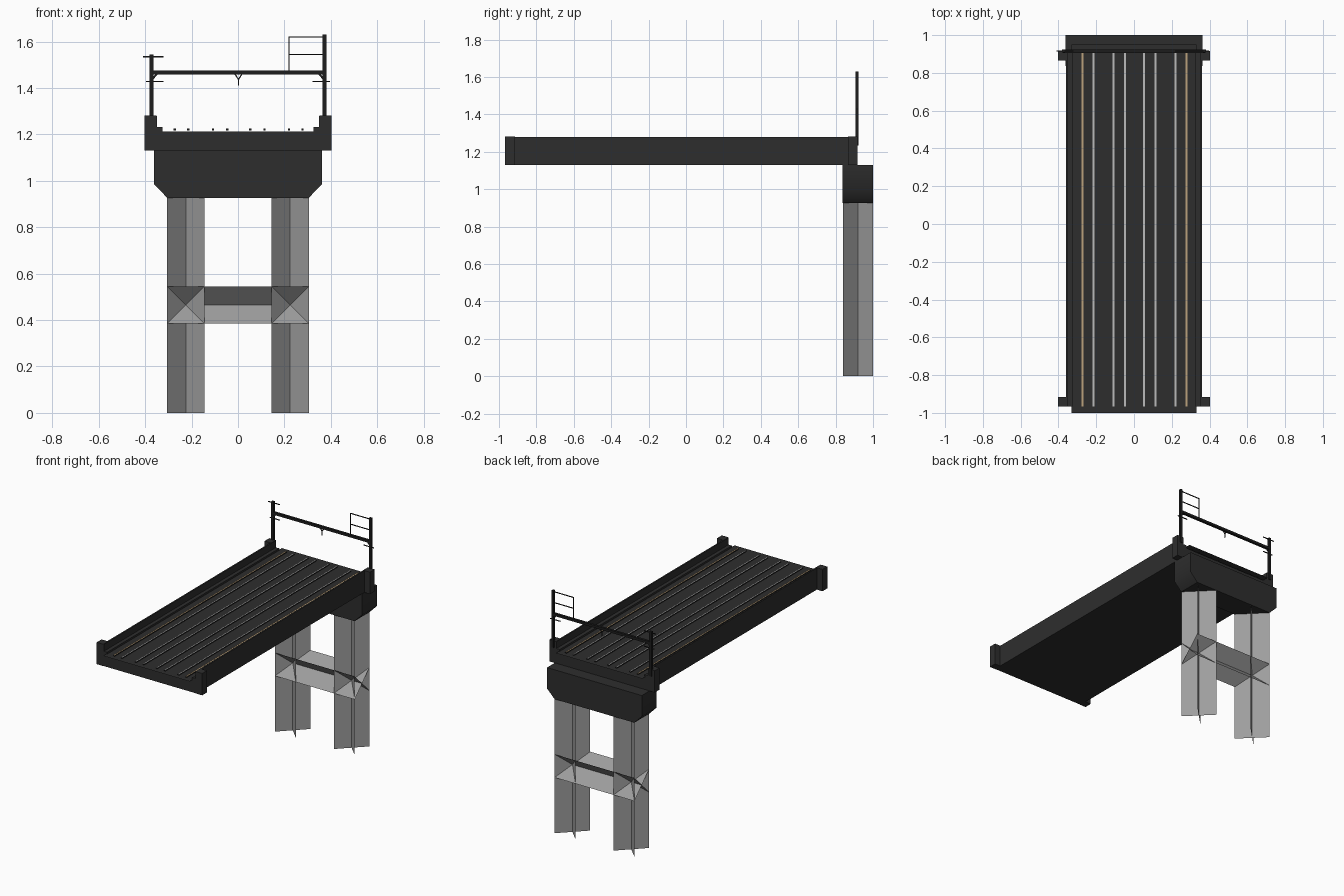
import bpy, bmesh, math
from mathutils import Vector

if "Cube" in bpy.data.objects:
    bpy.data.objects.remove(bpy.data.objects["Cube"])


def mat(name, rgb):
    m = bpy.data.materials.new(name)
    m.diffuse_color = (*rgb, 1)
    m.use_nodes = True
    m.node_tree.nodes["Principled BSDF"].inputs["Base Color"].default_value = m.diffuse_color
    return m


CONCRETE = mat("dark_concrete", (0.027, 0.027, 0.027))
PIER = mat("pier_grey", (0.34, 0.34, 0.34))
STEEL = mat("black_steel", (0.012, 0.012, 0.012))
RAIL = mat("rail_light_grey", (0.5, 0.5, 0.5))
TAN = mat("power_rail_tan", (0.5, 0.36, 0.2))


def make(name, bm, *mats):
    me = bpy.data.meshes.new(name)
    bm.to_mesh(me)
    bm.free()
    ob = bpy.data.objects.new(name, me)
    bpy.context.collection.objects.link(ob)
    for m in mats:
        me.materials.append(m)
    return ob


def box(name, x, y, z, m):
    """Box from (min, max) ranges."""
    bm = bmesh.new()
    bmesh.ops.create_cube(bm, size=1)
    for v in bm.verts:
        for i, r in enumerate((x, y, z)):
            v.co[i] = r[0] if v.co[i] < 0 else r[1]
    return make(name, bm, m)


def extrude_y(name, profile, y0, y1, m):
    """Closed x-z profile extruded along y."""
    bm = bmesh.new()
    f = bm.faces.new([bm.verts.new((x, y0, z)) for x, z in profile])
    ext = bmesh.ops.extrude_face_region(bm, geom=[f])["geom"]
    for v in ext:
        if isinstance(v, bmesh.types.BMVert):
            v.co.y = y1
    bmesh.ops.recalc_face_normals(bm, faces=bm.faces)
    return make(name, bm, m)


def sheets(name, quads, m):
    """Single-sided flat sheets."""
    bm = bmesh.new()
    for q in quads:
        bm.faces.new([bm.verts.new(p) for p in q])
    return make(name, bm, m)


def bar(name, a, b, t=0.005, y=0.915):
    """Square steel bar between two x-z points."""
    a, b = Vector((a[0], y, a[1])), Vector((b[0], y, b[1]))
    bm = bmesh.new()
    bmesh.ops.create_cube(bm, size=1)
    bmesh.ops.scale(bm, vec=(t, t, (b - a).length), verts=bm.verts)
    ob = make(name, bm, STEEL)
    ob.location = (a + b) / 2
    ob.rotation_euler = (0, math.atan2(b.x - a.x, b.z - a.z), 0)
    return ob


# Deck trough with thin parapets and inner ledges
half = [(0.325, 1.212), (0.325, 1.232), (0.35, 1.232), (0.35, 1.28), (0.36, 1.28), (0.36, 1.13)]
extrude_y("deck", half + [(-x, z) for x, z in reversed(half)], -0.965, 0.915, CONCRETE)
sheets("track_bed", [[(-0.33, -1, 1.219), (0.33, -1, 1.219), (0.33, 0.95, 1.219), (-0.33, 0.95, 1.219)]], CONCRETE)

# Corner pilasters
for s in (-1, 1):
    for y0, y1 in ((-0.967, -0.915), (0.865, 0.917)):
        box("pilaster", sorted((s * 0.352, s * 0.403)), (y0, y1), (1.13, 1.281), CONCRETE)

# Running rails and outer power rails: dark sides, light heads
for s in (-1, 1):
    for x, m in ((0.05, RAIL), (0.111, RAIL), (0.217, RAIL), (0.275, TAN)):
        ob = box("rail", (s * x + 0.003 - 0.005, s * x + 0.003 + 0.005), (-0.965, 0.915), (1.217, 1.226), STEEL)
        ob.data.materials.append(m)
        for p in ob.data.polygons:
            p.material_index = int(p.normal.z > 0.9)

# Pier cap with chamfered lower corners
cap = [(0.362, 1.13), (0.362, 0.985), (0.305, 0.927)]
ob = extrude_y("pier_cap", cap + [(-x, z) for x, z in reversed(cap)], 0.837, 1.0, CONCRETE)
bpy.context.view_layer.objects.active = ob
ob.select_set(True)
bpy.ops.object.shade_smooth_by_angle(angle=math.radians(45))

# Pier legs and brace: pairs of diagonally crossed sheets
R, YC, ZC = 0.08, 0.919, 0.465
for cx in (-0.225, 0.225):
    sheets("pier_leg", [[(cx - R, YC - d * R, 0), (cx + R, YC + d * R, 0),
                         (cx + R, YC + d * R, 0.93), (cx - R, YC - d * R, 0.93)] for d in (-1, 1)], PIER)
sheets("pier_brace", [[(-0.305, YC - R, ZC - d * R), (0.305, YC - R, ZC - d * R),
                       (0.305, YC + R, ZC + d * R), (-0.305, YC + R, ZC + d * R)] for d in (-1, 1)], PIER)

# Overhead gantry: posts, beam, knee braces
for s, top in ((-1, 1.545), (1, 1.63)):
    bar("gantry_post", (s * 0.373, 1.235), (s * 0.373, top), 0.016)
    bar("knee_brace", (s * 0.368, 1.44), (s * 0.345, 1.465), 0.008)
    bar("insulator_arm", (s * 0.397, 1.428), (s * 0.32, 1.428))
bar("gantry_beam", (-0.375, 1.466), (0.375, 1.466), 0.017)
bar("upper_arm", (-0.41, 1.535), (-0.32, 1.535))

# Side frame above the beam
bar("frame_upright", (0.22, 1.47), (0.22, 1.622))
for z in (1.62, 1.545):
    bar("frame_rail", (0.22, z), (0.373, z))

# Y-shaped wire hanger
bar("hanger_stem", (0.002, 1.41), (0.002, 1.438))
for s in (-1, 1):
    bar("hanger_arm", (0.002, 1.437), (0.002 + s * 0.015, 1.46))
